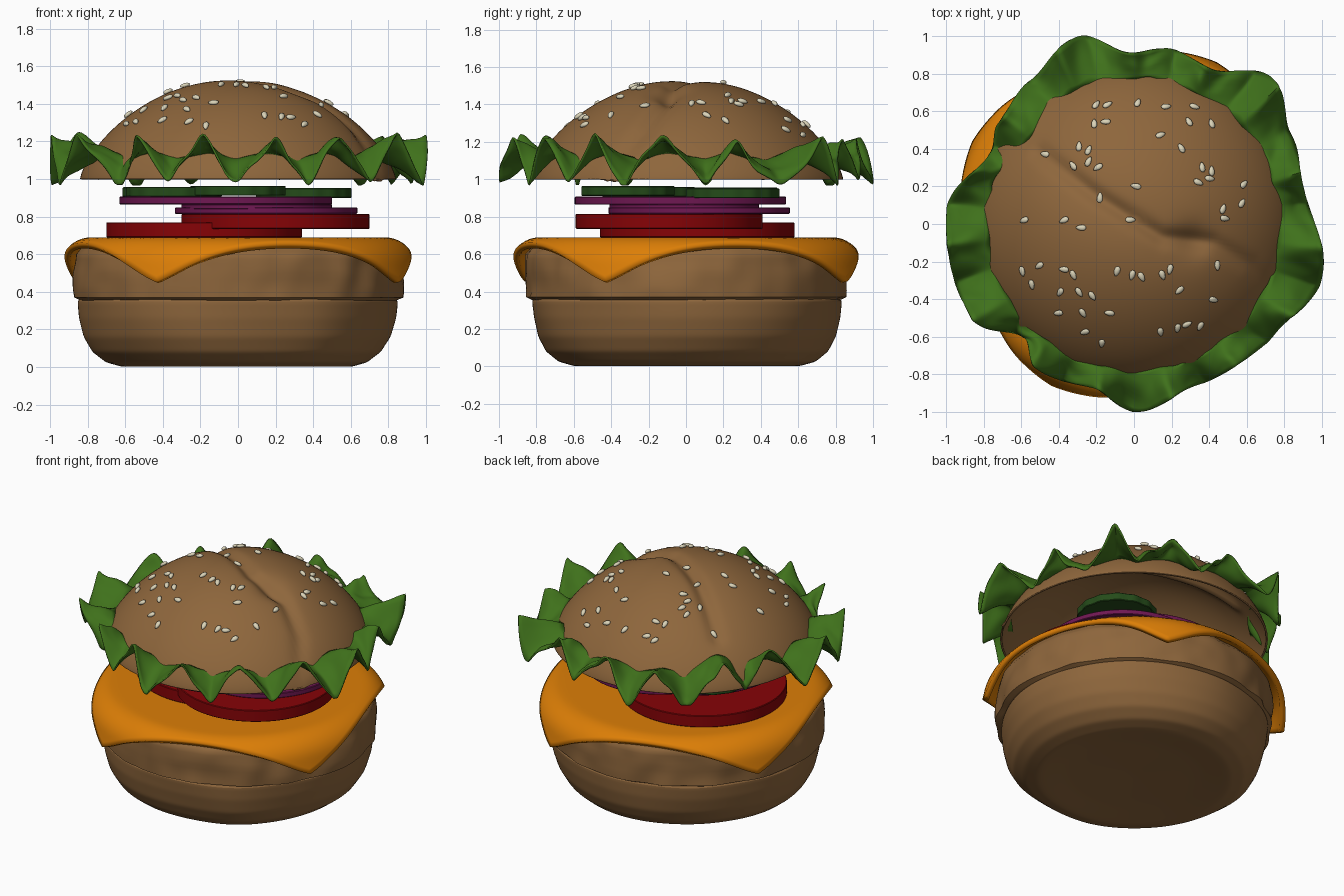
import bpy, bmesh, math, random
from mathutils import Vector, noise, geometry

random.seed(4)
old = bpy.data.objects.get("Cube")
if old:
    bpy.data.objects.remove(old, do_unlink=True)


def material(name, r, g, b):
    m = bpy.data.materials.new(name)
    m.use_nodes = True
    m.diffuse_color = (r, g, b, 1)
    node = next(n for n in m.node_tree.nodes if n.type == 'BSDF_PRINCIPLED')
    node.inputs["Base Color"].default_value = (r, g, b, 1)
    node.inputs["Roughness"].default_value = 0.7
    return m


BROWN = material("bread brown", 0.27, 0.133, 0.045)
ORANGE = material("cheese orange", 0.72, 0.21, 0.002)
RED = material("tomato red", 0.24, 0.001, 0.002)
PURPLE = material("onion purple", 0.16, 0.009, 0.085)
PICKLE = material("pickle green", 0.018, 0.07, 0.01)
LEAF = material("lettuce green", 0.05, 0.165, 0.011)
CREAM = material("seed cream", 0.7, 0.65, 0.48)


def finish(name, bm, mat, angle=40):
    """Turn a bmesh into a named, shaded object."""
    bmesh.ops.remove_doubles(bm, verts=bm.verts, dist=0.0001)
    bmesh.ops.recalc_face_normals(bm, faces=bm.faces)
    me = bpy.data.meshes.new(name)
    bm.to_mesh(me)
    bm.free()
    me.materials.append(mat)
    ob = bpy.data.objects.new(name, me)
    bpy.context.collection.objects.link(ob)
    bpy.ops.object.select_all(action='DESELECT')
    ob.select_set(True)
    bpy.context.view_layer.objects.active = ob
    bpy.ops.object.shade_smooth_by_angle(angle=math.radians(angle))
    return ob


def thicken(ob, thickness, offset):
    mod = ob.modifiers.new("thickness", 'SOLIDIFY')
    mod.thickness, mod.offset = thickness, offset


def lathe(name, profile, mat, centre=(0, 0), segs=96, shape=None, angle=40):
    """Spin (radius, z) points; shape(r, a, z) may return a changed (r, z)."""
    bm = bmesh.new()
    rows = []
    for r, z in profile:
        row = []
        for i in range(segs):
            a = math.tau * i / segs
            rr, zz = shape(r, a, z) if shape else (r, z)
            row.append(bm.verts.new((centre[0] + rr * math.cos(a),
                                     centre[1] + rr * math.sin(a), zz)))
        rows.append(row)
    for lo, hi in zip(rows, rows[1:]):
        for i in range(segs):
            j = (i + 1) % segs
            bm.faces.new((lo[i], lo[j], hi[j], hi[i]))
    return finish(name, bm, mat, angle)


def dense(points, n=4):
    """Subdivide a profile so that bumps have something to move."""
    out = []
    for (r0, z0), (r1, z1) in zip(points, points[1:]):
        out += [(r0 + (r1 - r0) * k / n, z0 + (z1 - z0) * k / n) for k in range(n)]
    return out + [points[-1]]


def bumpy(amount, scale):
    def shape(r, a, z):
        p = Vector((r * math.cos(a), r * math.sin(a), z)) * scale
        return r * (1 + amount * noise.noise(p) + 0.01 * math.cos(2 * a)), z
    return shape


# Bottom bun and patty
bun = lathe("bottom_bun", dense([(0, .03), (.4, .02), (.6, 0), (.69, .025), (.76, .08),
            (.805, .16), (.83, .26), (.84, .35), (.81, .38), (0, .38)]),
            BROWN, shape=bumpy(.025, 2.2))
bun.modifiers.new("soften", 'SUBSURF').levels = 1
lathe("patty", dense([(0, .36), (.83, .355), (.862, .37), (.865, .5), (.855, .6),
      (.82, .645), (0, .645)]), BROWN, segs=160, shape=bumpy(.025, 6))

# Cheese: a turned square sheet whose rounded corners drape over the patty
bm = bmesh.new()
SIDE, FLAT, BEND = 0.88, 0.78, 0.17
bmesh.ops.create_grid(bm, x_segments=60, y_segments=60, size=SIDE)
for v in bm.verts:
    u, w = v.co.x, v.co.y
    big, small = max(abs(u), abs(w), 1e-6), min(abs(u), abs(w))
    s = math.hypot(u, w) * (1 - 0.105 * (small / big) ** 3 * big / SIDE)
    a = math.atan2(w, u) + math.radians(18)
    over = max(0, s - FLAT)
    t = min(over / BEND, 1.4)
    rest = over - t * BEND
    r = min(s, FLAT) + BEND * math.sin(t) + rest * 0.2
    z = 0.69 - BEND * (1 - math.cos(t)) - rest
    v.co = (r * math.cos(a), r * math.sin(a), z)
thicken(finish("cheese", bm, ORANGE), 0.035, -1)


# Sliced vegetables
def slice_disc(name, mat, centre, r, z0, z1, inner=0, shape=None):
    b = 0.004
    pts = [(inner, z0), (r - b, z0), (r, z0 + b), (r, z1 - b), (r - b, z1), (inner, z1)]
    return lathe(name, pts + pts[:1] * (inner > 0), mat, centre, shape=shape)


slice_disc("tomato_lower", RED, (-.18, .06), .52, .69, .77)
slice_disc("tomato_upper", RED, (.2, -.09), .5, .735, .815)
slice_disc("onion_lower", PURPLE, (.15, .07), .485, .815, .85, .3)
slice_disc("onion_middle", PURPLE, (.1, -.01), .4, .84, .867, .25)
slice_disc("onion_upper", PURPLE, (-.065, -.03), .565, .865, .907, .36)


def scallop(r, a, z):
    return r * (1 + 0.015 * math.cos(14 * a)), z


for i, (x, y, z) in enumerate([(-.36, .24, .905), (0, -.31, .912), (.35, .25, .9),
                               (-.34, -.2, .907)]):
    slice_disc(f"pickle_{i + 1}", PICKLE, (x, y), .25, z, z + .052, shape=scallop)

# Top bun: a hollow dome with a crease running across it
CREASE = [Vector(p) for p in [(-.5, .38), (-.2, .15), (.15, -.07), (.42, -.1),
                              (.62, -.22), (.8, -.45)]]
BUN_R = 0.84


def crease_depth(x, y):
    p = Vector((x, y))
    best = 9
    for a, b in zip(CREASE, CREASE[1:]):
        q, t = geometry.intersect_point_line(p, a, b)
        q = a.lerp(b, min(max(t, 0), 1))
        best = min(best, (p - q).length)
    pit = (p - Vector((.32, -.09))).length
    return (0.035 * math.exp(-(best / .045) ** 2) + 0.015 * math.exp(-(best / .14) ** 2)
            + 0.035 * math.exp(-(pit / .09) ** 2))


def dome(x, y):
    k = max(0, 1 - (x * x + y * y) / BUN_R ** 2)
    return 1 + 0.537 * k ** 0.71 - crease_depth(x, y) * k ** 0.3


def dome_shape(r, a, z):
    return r, dome(r * math.cos(a), r * math.sin(a))


STEPS = 48
arc = [(BUN_R * math.sin(math.pi / 2 * k / STEPS), 1) for k in range(STEPS + 1)]
thicken(lathe("top_bun", arc, BROWN, segs=144, shape=dome_shape, angle=50), 0.012, -1)

# Lettuce: a ruffled ring around the top bun, outline given as (degrees, radius)
RIM = [(-150, 1), (-134, .84), (-124, .93), (-104, .9), (-89, 1), (-70, .92), (-54, .93),
       (-38, .95), (-17, 1.04), (12, .92), (30, .96), (46, 1.07), (64, .92), (78, .95),
       (91, .91), (107, 1.04), (126, .94), (143, .9), (153, .85), (176, 1), (210, 1)]


def rim_radius(deg):
    for (a0, r0), (a1, r1) in zip(RIM, RIM[1:]):
        if a0 <= deg <= a1:
            t = (deg - a0) / (a1 - a0)
            return r0 + (r1 - r0) * (1 - math.cos(math.pi * t)) / 2


bm = bmesh.new()
COLS, ROWS = 480, 9
grid = []
for i in range(COLS):
    deg = -150 + 360 * i / COLS
    a = math.radians(deg)
    d = Vector((math.cos(a), math.sin(a), 0))
    rough = noise.noise(d * 3)
    phase = 15 * (a + math.pi / 2) + 1.2 * rough * (1 + d.y)
    # pointed ruffles
    wave = math.asin(-0.97 * math.cos(phase)) / 1.4
    dip = math.exp(-((deg - 140) / 14) ** 2)
    inner = 0.772 + 0.03 * noise.noise(d * 5) - 0.06 * dip
    tall = 0.115 + 0.025 * abs(d.x) + 0.03 * rough
    col = []
    for j in range(ROWS + 1):
        t = j / ROWS
        r = inner + (rim_radius(deg) - inner) * t
        z = 1.125 + 0.06 * dip * (1 - t) - 0.025 * t * t + wave * tall * (0.12 + 0.88 * t)
        z += 0.05 * t * noise.noise(Vector((d.x * 9, d.y * 9, t * 2)))
        r += 0.06 * t * (1 - t) * math.sin(2 * phase)
        col.append(bm.verts.new((d.x * r, d.y * r, max(z, 0.97))))
    grid.append(col)
for i in range(COLS):
    c, n = grid[i], grid[(i + 1) % COLS]
    for j in range(ROWS):
        bm.faces.new((c[j], c[j + 1], n[j + 1], n[j]))
thicken(finish("lettuce", bm, LEAF, 60), 0.01, 0)

# Sesame seeds, laid on the dome (positions in hundredths)
SEEDS = [(-20, 63), (-14, 63), (2, 64), (17, 62), (32, 62), (-21, 53), (-15, 54), (29, 54),
         (41, 53), (14, 47), (-47, 37), (-29, 41), (-24, 39), (-24, 33), (-32, 31), (-19, 30),
         (25, 40), (36, 30), (41, 28), (34, 22), (40, 24), (58, 21), (57, 11), (47, 8),
         (1, 20), (-18, 14), (-58, 2), (-37, 2), (-28, -2), (-2, 2), (48, 3), (44, -22),
         (-59, -25), (-54, -32), (-50, -22), (-37, -24), (-32, -27), (-39, -36), (-29, -36),
         (-22, -38), (-9, -25), (-1, -27), (4, -28), (15, -27), (19, -24), (-40, -47),
         (-27, -47), (-13, -47), (24, -35), (42, -40), (-26, -57), (-17, -63), (14, -57),
         (23, -55), (28, -53), (35, -54)]
bm = bmesh.new()
for sx, sy in SEEDS:
    x, y, e = sx / 100, sy / 100, 0.02
    up = Vector((dome(x - e, y) - dome(x + e, y), dome(x, y - e) - dome(x, y + e), 2 * e))
    turn = up.to_track_quat('Z', 'Y')
    spin = random.uniform(0, math.pi)
    made = bmesh.ops.create_uvsphere(bm, u_segments=10, v_segments=6, radius=1)
    for v in made["verts"]:
        taper = 1 + 0.3 * v.co.x
        p = Vector((v.co.x * .029, v.co.y * .016 * taper, v.co.z * .012))
        c, s = math.cos(spin), math.sin(spin)
        p = Vector((p.x * c - p.y * s, p.x * s + p.y * c, p.z + 0.008))
        v.co = turn @ p + Vector((x, y, dome(x, y)))
finish("sesame_seeds", bm, CREAM, 60)
